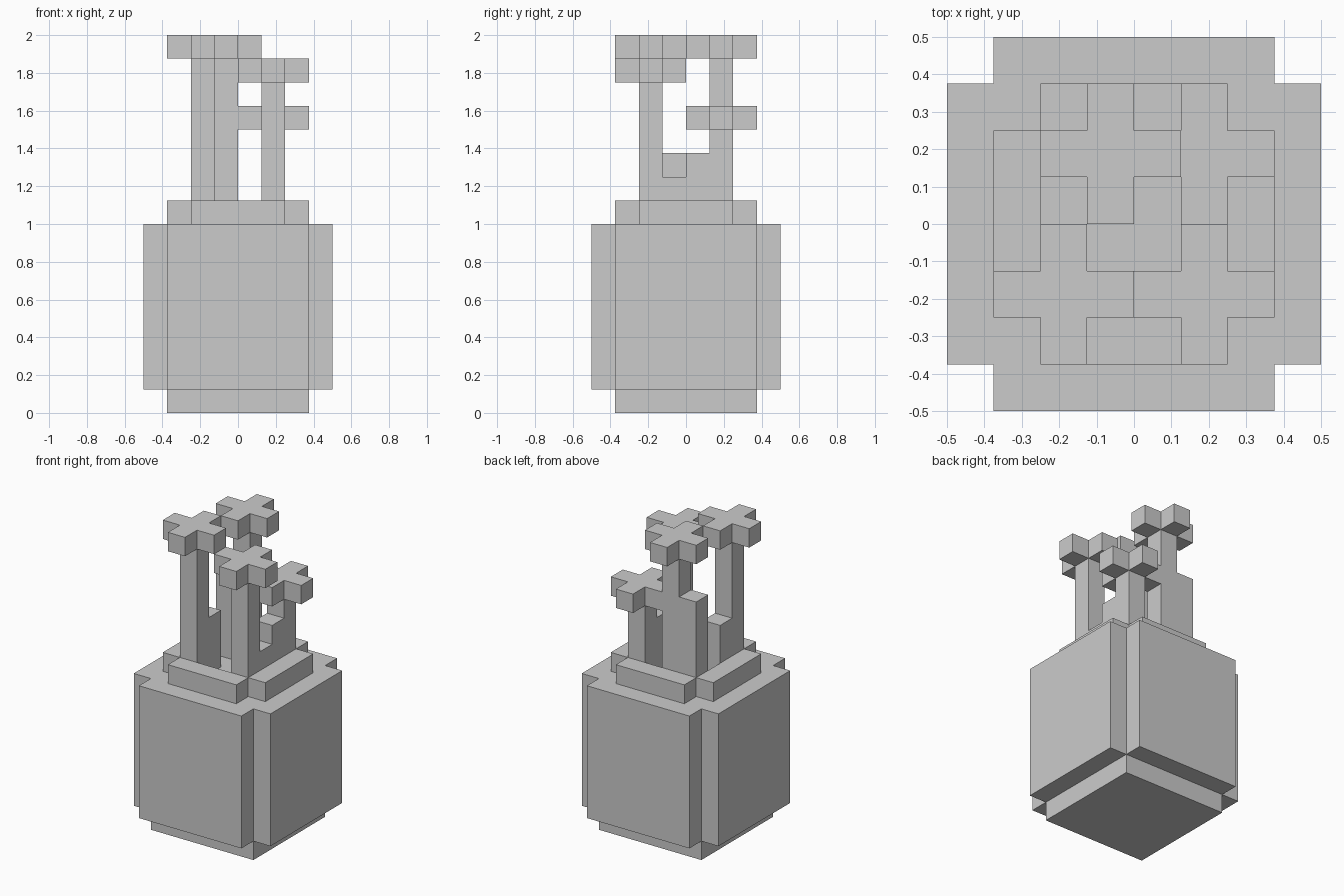
import bpy, bmesh
from mathutils import Vector

if "Cube" in bpy.data.objects:
    bpy.data.objects.remove(bpy.data.objects["Cube"])

U = 0.125  # one block of the blocky style


def prism(name, profile, start, end, axis="z"):
    """Extrude a 2D profile (in blocks) along x, y or z from start to end."""
    place = {"x": lambda a, b, h: (h, a, b),
             "y": lambda a, b, h: (a, h, b),
             "z": lambda a, b, h: (a, b, h)}[axis]
    bm = bmesh.new()
    face = bm.faces.new([bm.verts.new(Vector(place(a, b, start)) * U) for a, b in profile])
    new = bmesh.ops.extrude_face_region(bm, geom=[face])["geom"]
    shift = Vector(place(0, 0, end - start)) * U
    bmesh.ops.translate(bm, vec=shift, verts=[g for g in new if isinstance(g, bmesh.types.BMVert)])
    bmesh.ops.recalc_face_normals(bm, faces=bm.faces)
    mesh = bpy.data.meshes.new(name)
    bm.to_mesh(mesh)
    bm.free()
    obj = bpy.data.objects.new(name, mesh)
    bpy.context.collection.objects.link(obj)
    return obj


def rect(x0, y0, x1, y1):
    return [(x0, y0), (x1, y0), (x1, y1), (x0, y1)]


def cross(cx, cy, outer, inner):
    """Plus-shaped outline: a square with its corners notched."""
    quarter = [(outer, -inner), (outer, inner), (inner, inner)]
    pts = []
    for _ in range(4):
        pts += quarter
        quarter = [(-y, x) for x, y in quarter]
    return [(cx + x, cy + y) for x, y in pts]


# Pot: square foot and notched body
prism("pot_foot", rect(-3, -3, 3, 3), 0, 1)
prism("pot_body", cross(0, 0, 4, 3), 1, 8)

# Rim: four bars around the recessed soil
for name, bar in (("front", (-2, -3, 2, -2)), ("back", (-2, 2, 2, 3)),
                  ("left", (-3, -2, -2, 2)), ("right", (2, -2, 3, 2))):
    prism("rim_" + name, rect(*bar), 8, 9)

# Stems with their stepped leaves
prism("stem_front_left", [(-2, 8), (0, 8), (0, 11), (-1, 11), (-1, 15), (-2, 15)], -2, -1, "x")
prism("stem_back_left", [(-2, 8), (0, 8), (0, 15), (-1, 15), (-1, 13), (-2, 13)], 1, 2, "y")
prism("stems_right", [(-2, 8), (2, 8), (2, 12), (1, 12), (1, 11), (0, 11),
                      (0, 10), (-1, 10), (-1, 14), (-2, 14)], 1, 2, "x")

# Plus-shaped blossoms
for name, x, y, z in (("front_left", -1.5, -1.5, 15), ("back_left", -0.5, 1.5, 15),
                      ("front_right", 1.5, -1.5, 14), ("back_right", 1.5, 1.5, 12)):
    prism("blossom_" + name, cross(x, y, 1.5, 0.5), z, z + 1)
